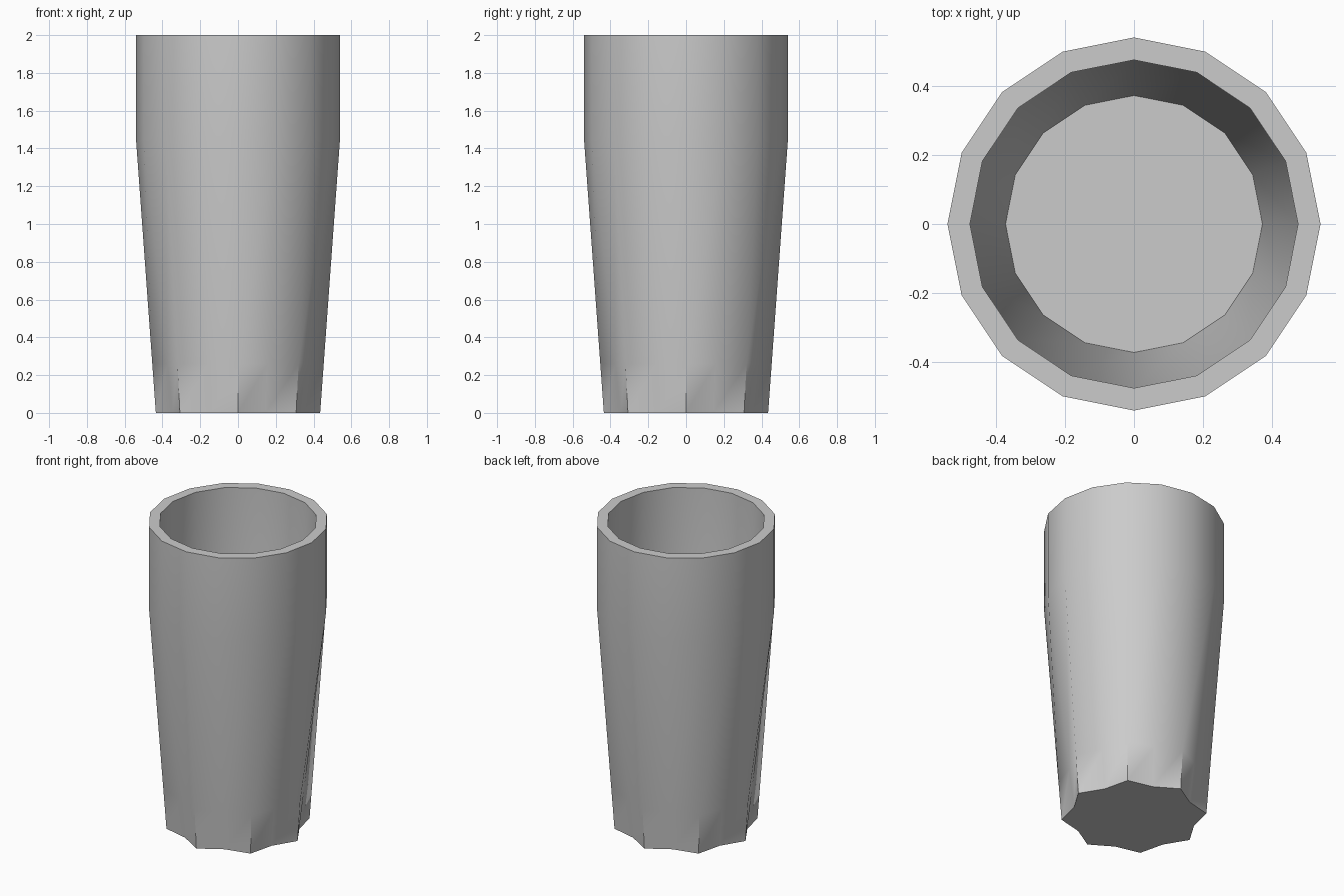
import bpy, bmesh
from math import cos, sin, pi, radians

if "Cube" in bpy.data.objects:
    bpy.data.objects.remove(bpy.data.objects["Cube"])

SIDES = 16
TAPER_TOP, HEIGHT = 1.45, 2.0
OUTER, INNER = 0.54, 0.475
RIDGE_FOOT, VALLEY_FOOT = 0.435, 0.376


def ring(bm, z, even, odd):
    """16-point ring whose alternate corners use two radii."""
    verts = []
    for i in range(SIDES):
        a = 2 * pi * i / SIDES
        r = odd if i % 2 else even
        verts.append(bm.verts.new((r * cos(a), r * sin(a), z)))
    return verts


def fluted(bm, z):
    """Eight-point foot section fading into the round upper section."""
    t = z / TAPER_TOP
    return ring(bm, z, RIDGE_FOOT + (OUTER - RIDGE_FOOT) * t,
                VALLEY_FOOT + (OUTER - VALLEY_FOOT) * t)


bm = bmesh.new()

# Outer wall up to the rim, then down the inside to the floor
rings = [fluted(bm, z) for z in (0, 0.26, TAPER_TOP)]
rings.append(ring(bm, HEIGHT, OUTER, OUTER))
for z, r in ((HEIGHT, INNER), (TAPER_TOP, INNER), (0.07, 0.372)):
    rings.append(ring(bm, z, r, r))

for low, high in zip(rings, rings[1:]):
    for i in range(SIDES):
        j = (i + 1) % SIDES
        bm.faces.new((low[i], low[j], high[j], high[i]))

# Underside and inner floor
bm.faces.new(rings[0][::-1])
bm.faces.new(rings[-1])
bmesh.ops.recalc_face_normals(bm, faces=bm.faces[:])

mesh = bpy.data.meshes.new("tumbler")
bm.to_mesh(mesh)
bm.free()
cup = bpy.data.objects.new("tumbler", mesh)
bpy.context.collection.objects.link(cup)

# Smooth walls, crisp rim and foot ridges
bpy.context.view_layer.objects.active = cup
cup.select_set(True)
bpy.ops.object.shade_smooth_by_angle(angle=radians(55))
